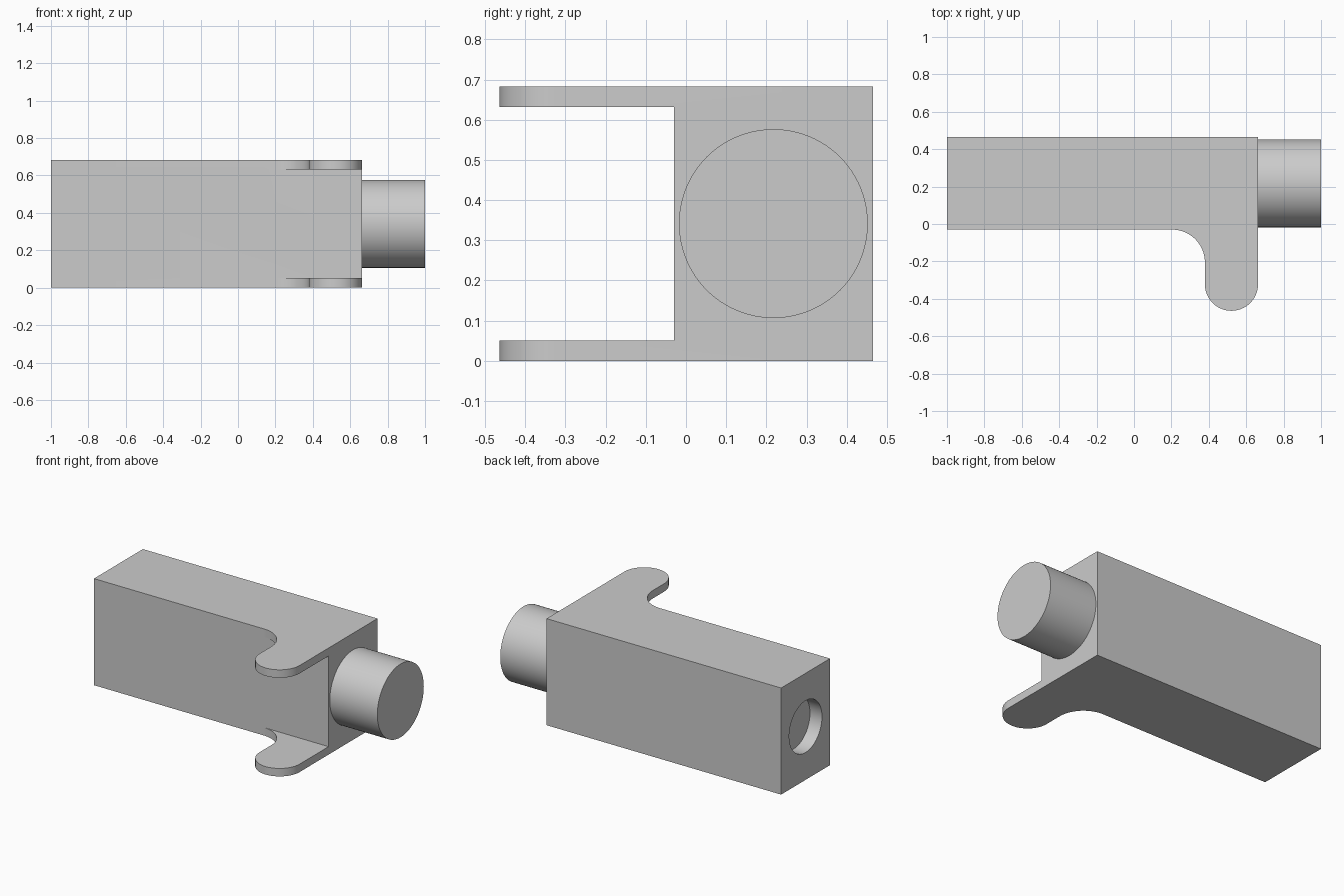
import bpy
import bmesh
from math import pi, cos, sin, radians
from mathutils import Matrix

if "Cube" in bpy.data.objects:
    bpy.data.objects.remove(bpy.data.objects["Cube"], do_unlink=True)

# Main dimensions
LEFT, RIGHT = -1.0, 0.663
FRONT, BACK = -0.03, 0.465
HEIGHT, PLATE = 0.683, 0.051
AXIS_Y, AXIS_Z = (FRONT + BACK) / 2, HEIGHT / 2
EAR_R, FILLET_R = 0.142, 0.175

grey = bpy.data.materials.new("plain_grey")
grey.use_nodes = True
colour = (0.6, 0.6, 0.6, 1)
grey.diffuse_color = colour
grey.node_tree.nodes["Principled BSDF"].inputs["Base Color"].default_value = colour


def make_object(name, bm):
    bmesh.ops.recalc_face_normals(bm, faces=bm.faces)
    mesh = bpy.data.meshes.new(name)
    bm.to_mesh(mesh)
    bm.free()
    mesh.materials.append(grey)
    obj = bpy.data.objects.new(name, mesh)
    bpy.context.collection.objects.link(obj)
    return obj


def prism(name, outline, z0, z1):
    bm = bmesh.new()
    base = bm.faces.new([bm.verts.new((x, y, z0)) for x, y in outline])
    top = bmesh.ops.extrude_face_region(bm, geom=[base])["geom"]
    verts = [v for v in top if isinstance(v, bmesh.types.BMVert)]
    bmesh.ops.translate(bm, verts=verts, vec=(0, 0, z1 - z0))
    return make_object(name, bm)


def rod(name, x0, x1, radius):
    bm = bmesh.new()
    place = Matrix.Translation(((x0 + x1) / 2, AXIS_Y, AXIS_Z)) @ Matrix.Rotation(pi / 2, 4, "Y")
    bmesh.ops.create_cone(bm, cap_ends=True, segments=96, radius1=radius,
                          radius2=radius, depth=x1 - x0, matrix=place)
    return make_object(name, bm)


def arc(cx, cy, radius, start, end, steps):
    angles = [radians(start + (end - start) * i / steps) for i in range(steps + 1)]
    return [(cx + radius * cos(a), cy + radius * sin(a)) for a in angles]


def activate(obj):
    bpy.ops.object.select_all(action="DESELECT")
    obj.select_set(True)
    bpy.context.view_layer.objects.active = obj


def cut(obj, cutter):
    mod = obj.modifiers.new("cut", "BOOLEAN")
    mod.operation = "DIFFERENCE"
    mod.solver = "EXACT"
    mod.object = cutter
    activate(obj)
    bpy.ops.object.modifier_apply(modifier=mod.name)
    bpy.data.objects.remove(cutter, do_unlink=True)


# Housing outline with a filleted, round-ended ear
ear_left = RIGHT - 2 * EAR_R
outline = [(RIGHT, BACK), (LEFT, BACK), (LEFT, FRONT)]
outline += arc(ear_left - FILLET_R, FRONT - FILLET_R, FILLET_R, 90, 0, 20)
outline += arc(RIGHT - EAR_R, -0.464 + EAR_R, EAR_R, 180, 360, 40)
housing = prism("housing_with_ears", outline, 0, HEIGHT)

# Gap between the upper and lower ears
gap = [(LEFT - 0.1, FRONT), (LEFT - 0.1, -0.7), (RIGHT + 0.1, -0.7), (RIGHT + 0.1, FRONT)]
cut(housing, prism("gap_cutter", gap, PLATE, HEIGHT - PLATE))

# Shallow round recess in the end face
cut(housing, rod("recess_cutter", LEFT - 0.1, LEFT + 0.085, 0.166))

# Plunger at the other end
plunger = rod("plunger", RIGHT, 1.0, 0.235)

for part in (housing, plunger):
    activate(part)
    bpy.ops.object.shade_smooth_by_angle(angle=radians(30))
